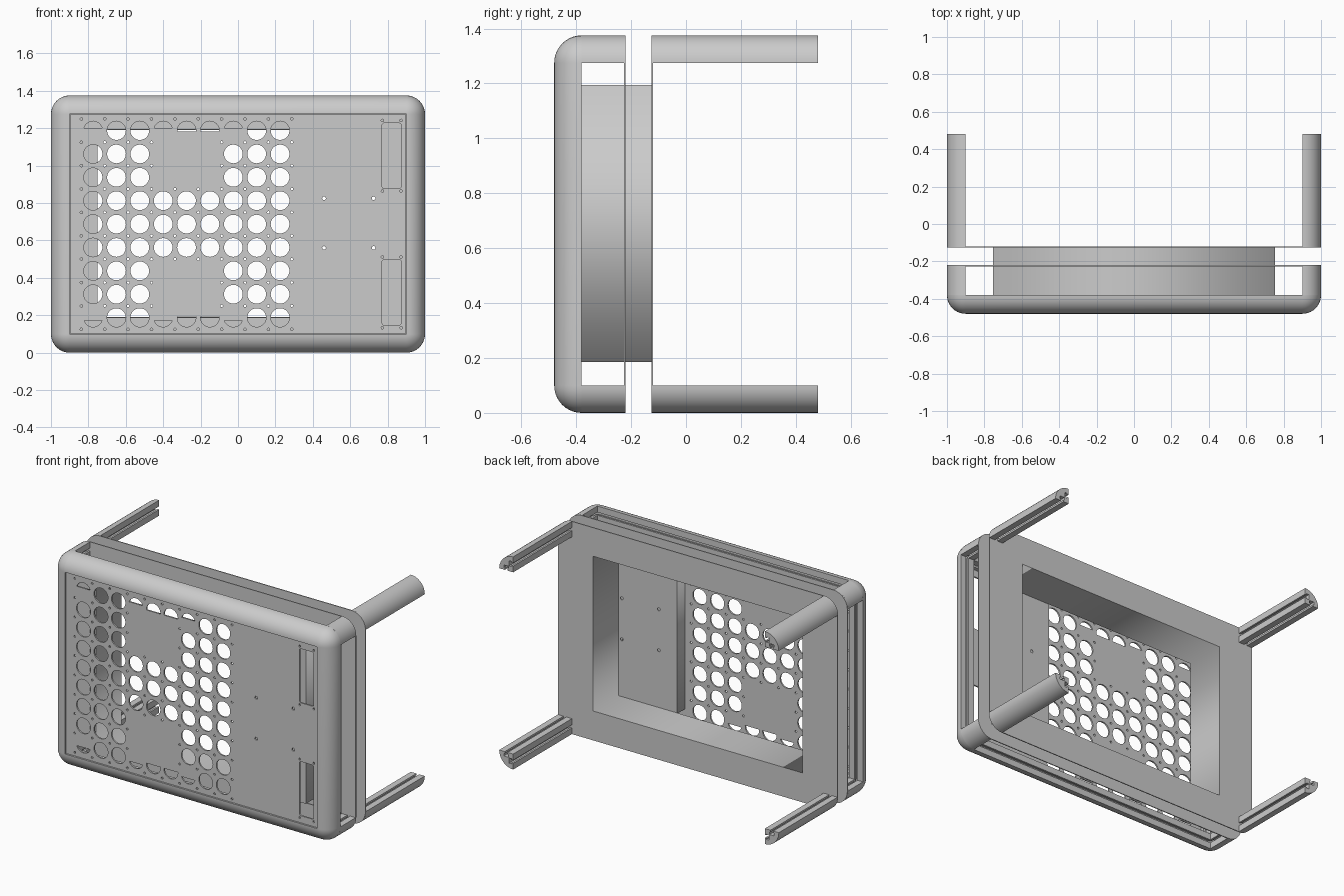
import bpy, bmesh
from math import sin, cos, pi, radians, asin

if "Cube" in bpy.data.objects:
    bpy.data.objects.remove(bpy.data.objects["Cube"])

ZC = 0.6875                      # mid height
IX, IZ = 0.9, 0.5875             # inner corner offsets from the centre


def smooth(ob):
    bpy.ops.object.select_all(action='DESELECT')
    ob.select_set(True)
    bpy.context.view_layer.objects.active = ob
    bpy.ops.object.shade_smooth_by_angle(angle=radians(35))


def arc(cx, cz, r, a0, a1, n):
    return [(cx + r * cos(a0 + (a1 - a0) * i / n),
             cz + r * sin(a0 + (a1 - a0) * i / n)) for i in range(n + 1)]


def circle(cx, cz, r, n):
    return arc(cx, cz, r, 0, 2 * pi, n)[:-1]


def rect(x0, x1, z0, z1, r=0.0, n=6):
    if r == 0:
        return [(x0, z0), (x1, z0), (x1, z1), (x0, z1)]
    cs = [(x1 - r, z1 - r), (x0 + r, z1 - r), (x0 + r, z0 + r), (x1 - r, z0 + r)]
    return [p for i, c in enumerate(cs)
            for p in arc(*c, r, i * pi / 2, (i + 1) * pi / 2, n)]


def plate(name, y0, y1, loops):
    """Flat sheet: first loop is the outline, the others are holes."""
    cu = bpy.data.curves.new(name, 'CURVE')
    cu.dimensions = '2D'
    cu.fill_mode = 'BOTH'
    cu.extrude = (y1 - y0) / 2
    for pts in loops:
        s = cu.splines.new('POLY')
        s.points.add(len(pts) - 1)
        for p, (x, z) in zip(s.points, pts):
            p.co = (x, z, 0, 1)
        s.use_cyclic_u = True
    ob = bpy.data.objects.new(name, cu)
    bpy.context.collection.objects.link(ob)
    ob.rotation_euler = (pi / 2, 0, 0)
    ob.location.y = (y0 + y1) / 2
    bpy.ops.object.select_all(action='DESELECT')
    ob.select_set(True)
    bpy.context.view_layer.objects.active = ob
    bpy.ops.object.convert(target='MESH')
    return ob


def loft(name, sections, closed):
    bm = bmesh.new()
    rings = [[bm.verts.new(p) for p in s] for s in sections]
    n = len(rings[0])
    for i in range(len(rings) if closed else len(rings) - 1):
        a, b = rings[i], rings[(i + 1) % len(rings)]
        for j in range(n):
            k = (j + 1) % n
            bm.faces.new((a[j], a[k], b[k], b[j]))
    if not closed:
        bm.faces.new(rings[0])
        bm.faces.new(rings[-1])
    bmesh.ops.remove_doubles(bm, verts=bm.verts, dist=1e-5)
    bmesh.ops.recalc_face_normals(bm, faces=bm.faces)
    me = bpy.data.meshes.new(name)
    bm.to_mesh(me)
    bm.free()
    ob = bpy.data.objects.new(name, me)
    bpy.context.collection.objects.link(ob)
    smooth(ob)
    return ob


# Quarter-round extrusion profile with a T slot in each flat side
slot = [(.04, 0), (.04, .012), (.033, .012), (.033, .03),
        (.067, .03), (.067, .012), (.06, .012), (.06, 0)]
profile = ([(0, 0)] + slot + arc(0, 0, 0.1, 0, pi / 2, 10)
           + [(v, u) for u, v in reversed(slot)])

# Front bezel: profile swept around the rounded rectangle
sections = []
for i, (sx, sz) in enumerate([(1, 1), (-1, 1), (-1, -1), (1, -1)]):
    for k in range(9):
        a = (i + k / 8) * pi / 2
        sections.append([(sx * IX + cos(a) * u, -0.38 - v, ZC + sz * IZ + sin(a) * u)
                         for u, v in profile])
loft("front_bezel", sections, True)

# Corner posts: short ones behind the bezel, long ones at the back
for name, y0, y1 in (("front_post", -0.38, -0.226), ("rear_post", -0.12, 0.48)):
    for sx in (-1, 1):
        for sz in (-1, 1):
            loft(name, [[(sx * (IX + u), y, ZC + sz * (IZ + v)) for u, v in profile]
                        for y in (y0, y1)], False)

# Front panel with ventilation holes, screw holes and two slots
P = 0.125
X0, Z0 = -0.775, 0.1925 - 0.005
cols = [X0 + P * i for i in range(9)]
rows = [ZC + P * (j - 4) for j in range(9)]


def is_open(c, r):
    if not (0 <= c <= 8 and 0 <= r <= 8):
        return False
    if c in (0, 6):
        return 1 <= r <= 7
    if 3 <= c <= 5:
        return 3 <= r <= 5
    return True


loops = [rect(-0.899, 0.899, 0.102, 1.273)]
for c in range(9):
    for r in range(9):
        if is_open(c, r):
            loops.append(circle(cols[c], rows[r], 0.05, 28))
for c in range(10):
    for r in range(10):
        near = any(is_open(c - i, r - j) for i in (0, 1) for j in (0, 1))
        if near or c in (0, 9) or r in (0, 9):
            loops.append(circle(cols[0] + P * (c - .5), rows[0] + P * (r - .5), .007, 8))
for c in (0, 3, 4, 5, 6):        # clipped holes along top and bottom
    a = asin((-0.005 if c in (4, 5) else 0.015) / 0.05)
    cap = arc(cols[c], rows[8], 0.05, a, pi - a, 14)
    loops += [cap, [(x, 2 * ZC - z) for x, z in cap]]
mounts = [circle(x, z, 0.01, 10) for x in (0.46, 0.725) for z in (0.56, 0.825)]
loops += mounts
for s in (-1, 1):
    zs = sorted((ZC + s * 0.19, ZC + s * 0.54))
    loops.append(rect(0.77, 0.872, *zs, 0.012, 3))
    for x in (0.772, 0.872):
        for z in (zs[0] - 0.014, zs[1] + 0.014):
            loops.append(circle(x, z, 0.007, 8))
plate("front_panel", -0.472, -0.462, loops)

# Inner tray: walls, partial floor and the step down to the panel
outer = rect(-0.755, 0.755, 0.185, 1.195)
inner = rect(-0.75, 0.75, 0.19, 1.19)
plate("tray_walls", -0.38, -0.12, [outer, inner])
plate("tray_floor", -0.385, -0.38, [rect(0.33, 0.755, 0.185, 1.195)] + mounts)
plate("tray_step", -0.462, -0.38, [rect(0.33, 0.335, 0.185, 1.195)])

# Thin middle ring and back plate
body = rect(-1, 1, 0, 1.375, 0.1, 8)
plate("middle_ring", -0.226, -0.22, [body, rect(-0.9, 0.9, 0.1, 1.275)])
plate("back_plate", -0.126, -0.12, [body, inner])
